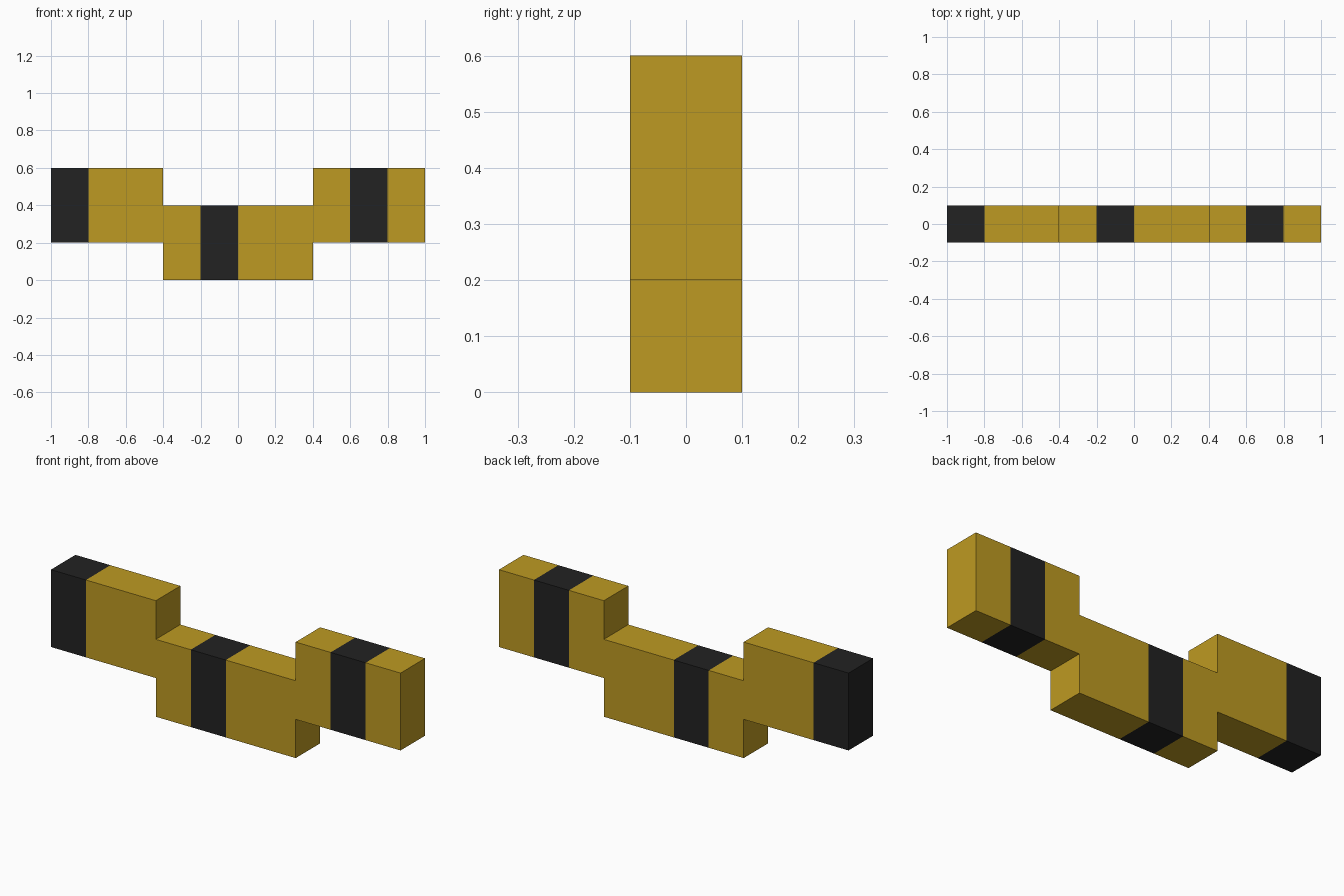
import bpy
import bmesh

cube = bpy.data.objects.get("Cube")
if cube:
    bpy.data.objects.remove(cube, do_unlink=True)


def make_material(name, rgb):
    mat = bpy.data.materials.new(name)
    mat.use_nodes = True
    mat.diffuse_color = (*rgb, 1)
    mat.node_tree.nodes["Principled BSDF"].inputs["Base Color"].default_value = (*rgb, 1)
    return mat


gold = make_material("gold", (0.515, 0.323, 0.016))
black = make_material("black", (0.016, 0.016, 0.016))

DEPTH = 0.2
# Stepped outline in x, z
OUTLINE = [(-1, 0.2), (-0.4, 0.2), (-0.4, 0), (0.4, 0), (0.4, 0.2), (1, 0.2),
           (1, 0.6), (0.4, 0.6), (0.4, 0.4), (-0.4, 0.4), (-0.4, 0.6), (-1, 0.6)]
# Black bands as x ranges
BANDS = [(-1, -0.8), (-0.2, 0), (0.6, 0.8)]

# Extrude the outline from front to back
bm = bmesh.new()
front = bm.faces.new([bm.verts.new((x, -DEPTH / 2, z)) for x, z in OUTLINE])
extruded = bmesh.ops.extrude_face_region(bm, geom=[front], use_keep_orig=True)
back_verts = [v for v in extruded["geom"] if isinstance(v, bmesh.types.BMVert)]
bmesh.ops.translate(bm, verts=back_verts, vec=(0, DEPTH, 0))

# Cut the faces at the band edges
for cut_x in sorted({x for band in BANDS for x in band if x > -1}):
    bmesh.ops.bisect_plane(bm, geom=bm.verts[:] + bm.edges[:] + bm.faces[:],
                           dist=1e-5, plane_co=(cut_x, 0, 0), plane_no=(1, 0, 0))
bmesh.ops.recalc_face_normals(bm, faces=bm.faces[:])

# Colour the faces that lie inside a band
for face in bm.faces:
    xs = [v.co.x for v in face.verts]
    face.material_index = int(any(min(xs) > a - 1e-4 and max(xs) < b + 1e-4
                                  for a, b in BANDS))

mesh = bpy.data.meshes.new("striped_body")
bm.to_mesh(mesh)
bm.free()
mesh.materials.append(gold)
mesh.materials.append(black)
body = bpy.data.objects.new("striped_body", mesh)
bpy.context.collection.objects.link(body)
